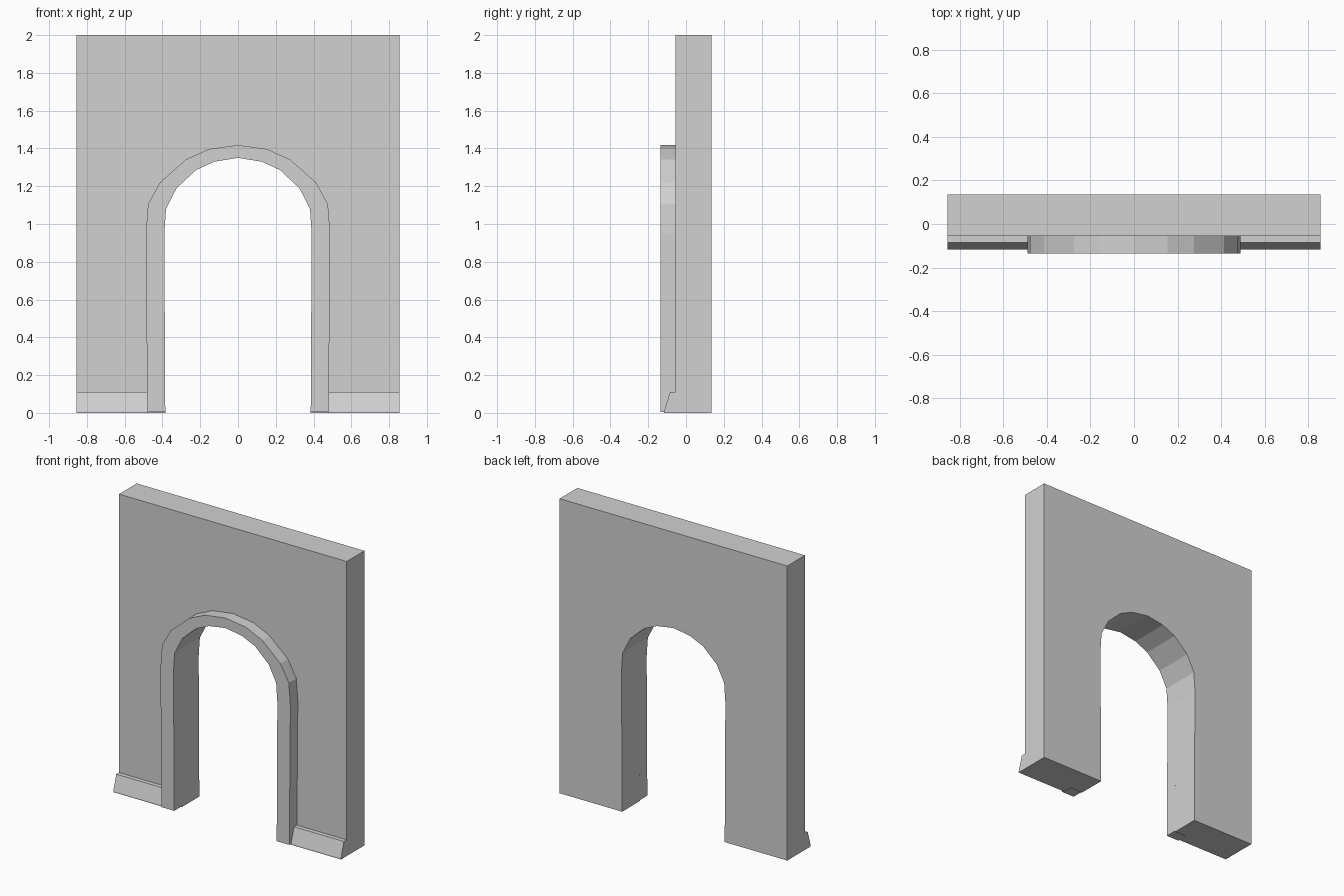
import bpy, bmesh
from mathutils import Vector

cube = bpy.data.objects.get("Cube")
if cube:
    bpy.data.objects.remove(cube, do_unlink=True)

stone = bpy.data.materials.new("grey_stone")
stone.use_nodes = True
GREY = (0.64, 0.64, 0.64, 1)
stone.diffuse_color = GREY
stone.node_tree.nodes["Principled BSDF"].inputs["Base Color"].default_value = GREY

HALF_WIDTH, HEIGHT = 0.855, 2.0
BACK, FACE, TRIM_FRONT = 0.135, -0.055, -0.135


def prism(name, outline, offset):
    """Extrude a flat outline of 3D points into a solid."""
    bm = bmesh.new()
    face = bm.faces.new([bm.verts.new(p) for p in outline])
    ext = bmesh.ops.extrude_face_region(bm, geom=[face], use_keep_orig=True)
    moved = [v for v in ext["geom"] if isinstance(v, bmesh.types.BMVert)]
    bmesh.ops.translate(bm, verts=moved, vec=Vector(offset))
    bmesh.ops.recalc_face_normals(bm, faces=bm.faces)
    mesh = bpy.data.meshes.new(name)
    bm.to_mesh(mesh)
    bm.free()
    mesh.materials.append(stone)
    obj = bpy.data.objects.new(name, mesh)
    bpy.context.collection.objects.link(obj)
    return obj


def arch(half):
    """Mirror the right half (foot to crown) into a full arch path."""
    return half + [(-x, z) for x, z in reversed(half[:-1])]


# Arch curves, from foot to crown
inner_half = [(0.385, 0), (0.39, 0.95), (0.381, 1.08), (0.325, 1.19),
              (0.222, 1.286), (0.125, 1.33), (0, 1.35)]
outer_half = [(0.48, 0), (0.488, 0.95), (0.476, 1.105), (0.413, 1.22),
              (0.275, 1.342), (0.153, 1.397), (0, 1.418)]
inner, outer = arch(inner_half), arch(outer_half)

# Wall with arched doorway
wall = inner + [(-HALF_WIDTH, 0), (-HALF_WIDTH, HEIGHT),
                (HALF_WIDTH, HEIGHT), (HALF_WIDTH, 0)]
prism("wall", [(x, FACE, z) for x, z in wall], (0, BACK - FACE, 0))

# Raised moulding around the doorway, feet just off the ground
trim = [(x, max(z, 0.006)) for x, z in inner + outer[::-1]]
prism("arch_trim", [(x, TRIM_FRONT, z) for x, z in trim],
      (0, FACE - TRIM_FRONT, 0))

# Sloped skirting on both sides
profile = [(FACE, 0), (-0.116, 0), (-0.116, 0.008), (-0.085, 0.11), (FACE, 0.11)]
for side, sign in (("left", 1), ("right", -1)):
    prism(side + "_skirting", [(sign * 0.478, y, z) for y, z in profile],
          (sign * (HALF_WIDTH - 0.478), 0, 0))
